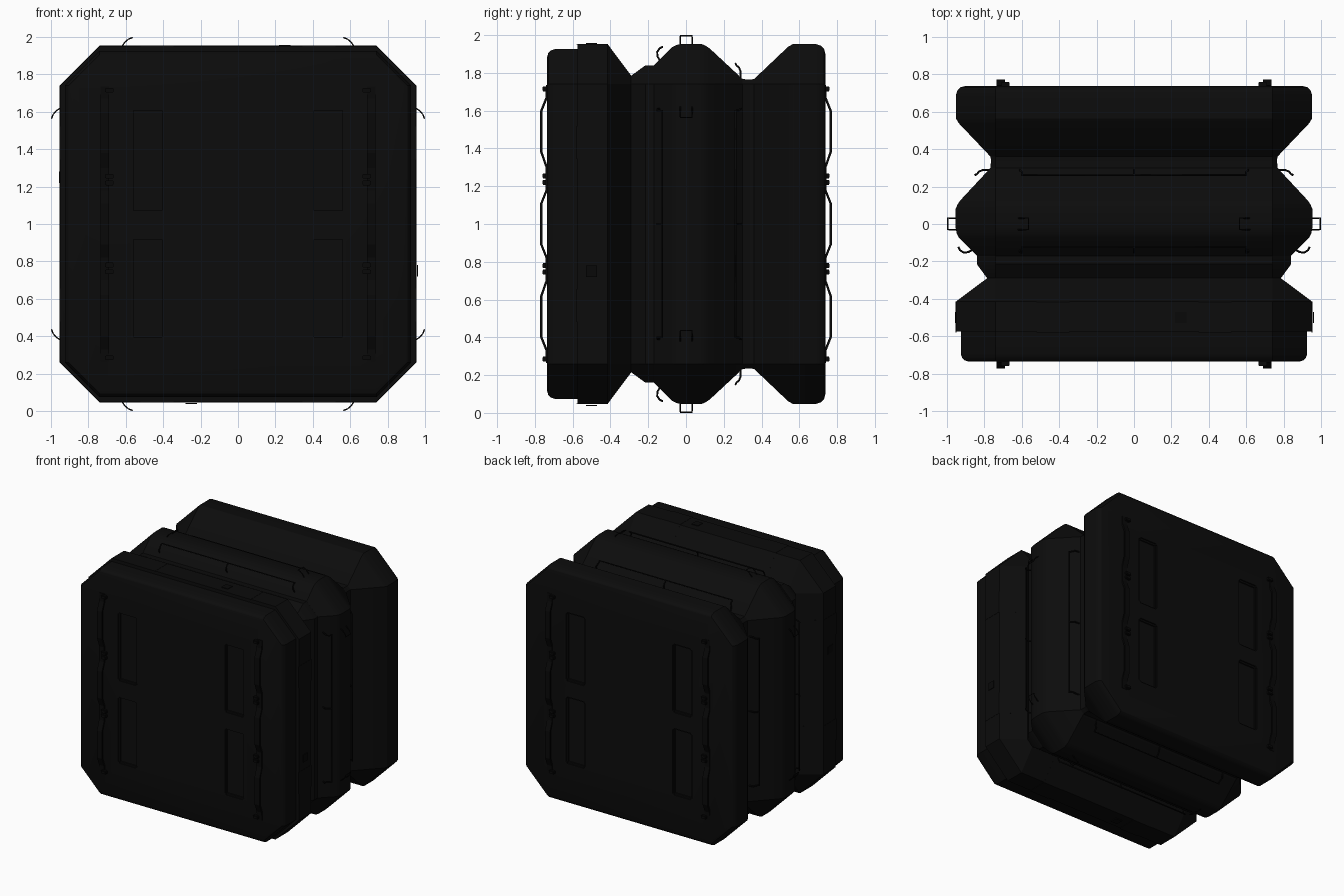
import bpy, bmesh
from math import sin, cos, pi, radians
from mathutils import Vector

cube = bpy.data.objects.get("Cube")
if cube:
    bpy.data.objects.remove(cube, do_unlink=True)


def make_material(name, value):
    mat = bpy.data.materials.new(name)
    mat.use_nodes = True
    colour = (value, value, value, 1)
    mat.diffuse_color = colour
    bsdf = mat.node_tree.nodes["Principled BSDF"]
    bsdf.inputs["Base Color"].default_value = colour
    bsdf.inputs["Roughness"].default_value = 0.7
    return mat


SHELL = make_material("matte black shell", 0.0035)
METAL = make_material("black metal", 0.0025)


def add_object(name, bm, mat, smooth=True):
    bmesh.ops.recalc_face_normals(bm, faces=bm.faces)
    mesh = bpy.data.meshes.new(name)
    bm.to_mesh(mesh)
    bm.free()
    mesh.materials.append(mat)
    obj = bpy.data.objects.new(name, mesh)
    bpy.context.collection.objects.link(obj)
    if smooth:
        select(obj)
        bpy.ops.object.shade_smooth_by_angle(angle=radians(28))
    return obj


def select(obj):
    bpy.ops.object.select_all(action='DESELECT')
    obj.select_set(True)
    bpy.context.view_layer.objects.active = obj


def on_side(k, u, y, h):
    """Turn a point on the top side onto side k around the long axis."""
    a = k * pi / 2
    return Vector((u * cos(a) + h * sin(a), y, 1 + h * cos(a) - u * sin(a)))


def box(name, lo, hi, mat=METAL, bevel=0.0):
    bm = bmesh.new()
    bmesh.ops.create_cube(bm, size=1)
    for v in bm.verts:
        v.co = [(a + b) / 2 + c * (b - a) for a, b, c in zip(lo, hi, v.co)]
    if bevel:
        bmesh.ops.bevel(bm, geom=bm.edges[:], offset=bevel, segments=2,
                        affect='EDGES')
    return add_object(name, bm, mat, False)


def wire(name, points, radius):
    curve = bpy.data.curves.new(name, 'CURVE')
    curve.dimensions = '3D'
    curve.bevel_depth = radius
    curve.bevel_resolution = 1
    curve.use_fill_caps = True
    spline = curve.splines.new('POLY')
    spline.points.add(len(points) - 1)
    for p, co in zip(spline.points, points):
        p.co = (*co, 1)
    curve.materials.append(METAL)
    obj = bpy.data.objects.new(name, curve)
    bpy.context.collection.objects.link(obj)
    select(obj)
    bpy.ops.object.convert(target='MESH')


def ribbon(name, left, right, thickness, mat):
    """Solid strip between two matching point rows."""
    bm = bmesh.new()
    a = [bm.verts.new(p) for p in left]
    b = [bm.verts.new(p) for p in right]
    for i in range(len(a) - 1):
        bm.faces.new((a[i], a[i + 1], b[i + 1], b[i]))
    bmesh.ops.recalc_face_normals(bm, faces=bm.faces)
    bmesh.ops.solidify(bm, geom=bm.faces[:], thickness=thickness)
    return add_object(name, bm, mat, False)


# Octagonal modules lofted along y from (y, half size) profiles
def module(name, profile, corner=0.74):
    bm = bmesh.new()
    rings = []
    for y, h in profile:
        c = min(corner, h - 0.015)
        rings.append([bm.verts.new(on_side(k, u, y, h))
                      for k in range(4) for u in (-c, c)])
    for r, s in zip(rings, rings[1:]):
        for i in range(8):
            j = (i + 1) % 8
            bm.faces.new((r[i], r[j], s[j], s[i]))
    bm.faces.new(rings[0])
    bm.faces.new(rings[-1])
    return add_object(name, bm, SHELL)


front = module("front_module", [
    (-0.735, 0.885), (-0.729, 0.905), (-0.715, 0.919), (-0.695, 0.926),
    (-0.575, 0.926), (-0.574, 0.952), (-0.415, 0.952), (-0.29, 0.785)])
module("middle_module", [
    (-0.29, 0.785), (-0.215, 0.84), (-0.17, 0.84), (-0.075, 0.935),
    (-0.05, 0.948), (-0.02, 0.954), (0.08, 0.954), (0.105, 0.943),
    (0.125, 0.93), (0.3, 0.767), (0.34, 0.765)])
back = module("back_module", [
    (0.34, 0.765), (0.36, 0.767), (0.54, 0.938), (0.565, 0.952),
    (0.69, 0.952), (0.715, 0.944), (0.731, 0.928), (0.738, 0.9)])

# Recessed panels in the front and back faces
for body, sign in ((front, -1), (back, 1)):
    for side in (-1, 1):
        for z0, z1 in ((0.385, 0.93), (1.06, 1.62)):
            xs = sorted((side * 0.395, side * 0.57))
            ys = sorted((sign * 0.715, sign * 0.8))
            cutter = box("recess_cutter", (xs[0], ys[0], z0),
                         (xs[1], ys[1], z1), SHELL, 0.012)
            cutter.hide_render = True
            mod = body.modifiers.new("recess", 'BOOLEAN')
            mod.object = cutter
            mod.solver = 'EXACT'
            select(body)
            bpy.ops.object.modifier_apply(modifier=mod.name)
            bpy.data.objects.remove(cutter, do_unlink=True)

# Wavy straps and their mounts on the front and back faces
strap = [(0.265, 0.741), (0.33, 0.744), (0.40, 0.772), (0.62, 0.772),
         (0.70, 0.744), (0.82, 0.744), (0.89, 0.772), (1.0, 0.772)]
strap += [(2 - z, y) for z, y in reversed(strap[:-1])]
for face, sign in (("front", -1), ("back", 1)):
    for side, label in ((-1, "right"), (1, "left")):
        rows = [[(side * x, sign * y, z) for z, y in strap]
                for x in (0.69, 0.735)]
        ribbon(f"{face}_strap_{label}", *rows, 0.012, METAL)
        for z in (0.285, 0.745, 0.78, 1.22, 1.255, 1.715):
            xs = sorted((side * 0.665, side * 0.71))
            ys = sorted((sign * 0.72, sign * 0.76))
            box(f"{face}_strap_mount_{label}", (xs[0], ys[0], z - 0.013),
                (xs[1], ys[1], z + 0.013), METAL, 0.004)

# Details repeated on the top, left, bottom and right sides
hooks = {"front_rail": [(-0.135, 0.86), (-0.15, 0.885), (-0.153, 0.91),
                        (-0.14, 0.93), (-0.125, 0.938)],
         "back_rail": [(0.29, 0.77), (0.288, 0.81), (0.28, 0.83),
                       (0.268, 0.838), (0.262, 0.85)]}
plate_path = [(-0.292, 0.788), (-0.416, 0.954), (-0.58, 0.954)]
for k, place in enumerate(("top", "left", "bottom", "right")):
    # Grab rails with curved ends and a middle post
    for name, hook in hooks.items():
        ends = [[on_side(k, s * (0.6 + 0.01 * (i < 2)), y, h)
                 for i, (y, h) in enumerate(hook)] for s in (-1, 1)]
        wire(f"{place}_{name}", ends[0] + ends[1][::-1], 0.0055)
        wire(f"{place}_{name}_post", [on_side(k, 0, y, h) for y, h in hook],
             0.0055)
    for s in (-1, 1):
        # Leaning wire loops on the middle module
        leg = [(0.62, 0.95), (0.605, 0.972), (0.585, 0.989), (0.565, 0.996)]
        arms = [[on_side(k, s * u, y, h) for u, h in leg]
                for y in (-0.03, 0.032)]
        wire(f"{place}_loop", arms[0] + arms[1][::-1], 0.004)
        # Thin plates wrapped over the front module
        rows = [[on_side(k, s * u, y, h) for y, h in plate_path]
                for u in (0.345, 0.52)]
        ribbon(f"{place}_wrap_plate", *rows, 0.004, SHELL)
    # Small latch plate
    rows = [[on_side(k, u, y, 0.957) for y in (-0.53, -0.47)]
            for u in (0.22, 0.28)]
    ribbon(f"{place}_latch_plate", *rows, 0.006, METAL)

bpy.ops.object.select_all(action='DESELECT')
